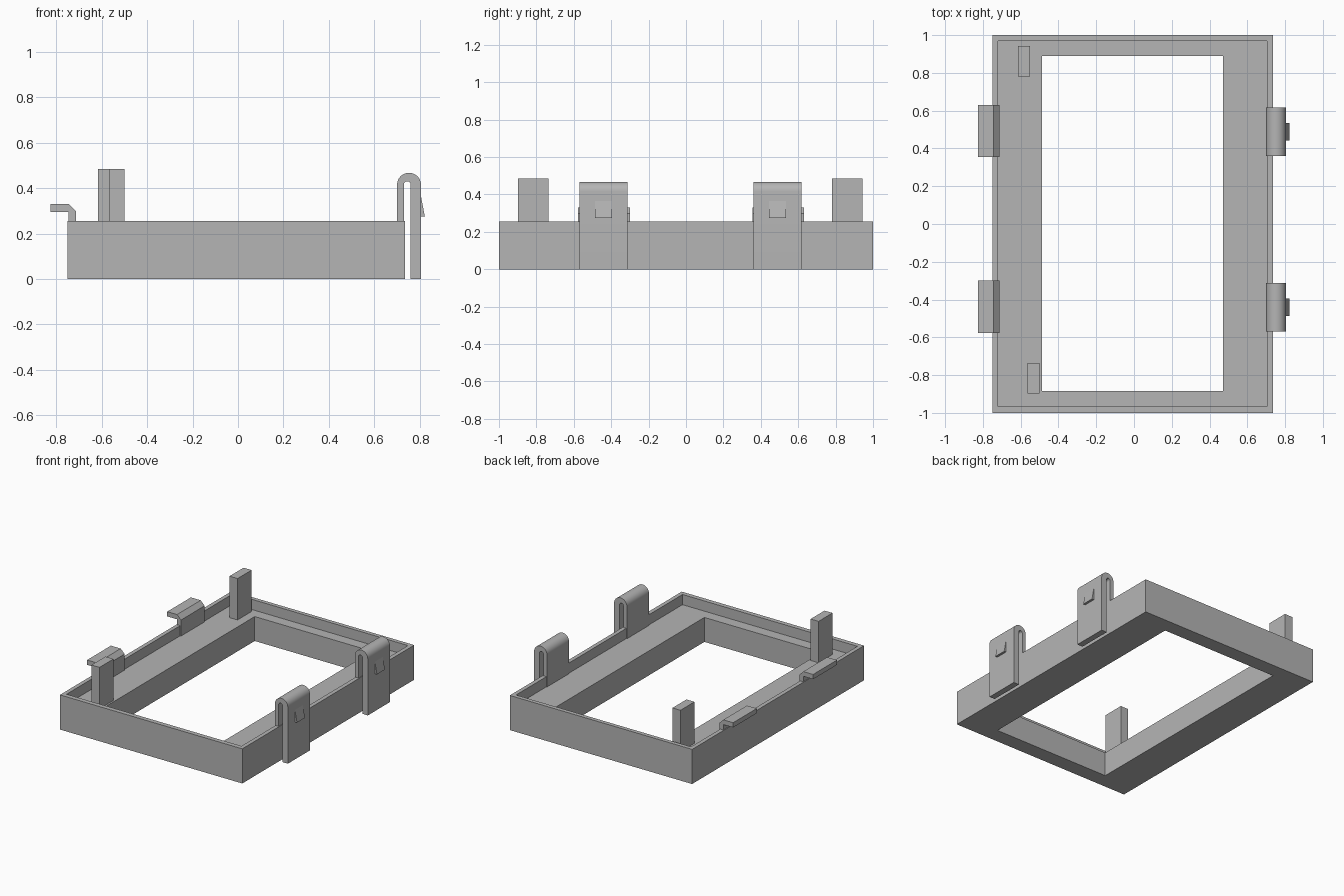
import bpy
import bmesh
import math

if "Cube" in bpy.data.objects:
    bpy.data.objects.remove(bpy.data.objects["Cube"], do_unlink=True)

grey = bpy.data.materials.new("mid_grey")
COLOR = (0.46, 0.46, 0.46, 1)
grey.diffuse_color = COLOR
grey.use_nodes = True
grey.node_tree.nodes["Principled BSDF"].inputs["Base Color"].default_value = COLOR


def finish(name, bm):
    bmesh.ops.recalc_face_normals(bm, faces=bm.faces)
    mesh = bpy.data.meshes.new(name)
    bm.to_mesh(mesh)
    bm.free()
    mesh.materials.append(grey)
    obj = bpy.data.objects.new(name, mesh)
    bpy.context.collection.objects.link(obj)
    return obj


def extrude_y(name, profile, y0, y1):
    """Closed x-z profile swept from y0 to y1."""
    bm = bmesh.new()
    face = bm.faces.new([bm.verts.new((x, y0, z)) for x, z in profile])
    new = bmesh.ops.extrude_face_region(bm, geom=[face])["geom"]
    verts = [v for v in new if isinstance(v, bmesh.types.BMVert)]
    bmesh.ops.translate(bm, vec=(0, y1 - y0, 0), verts=verts)
    return finish(name, bm)


def rect(x0, x1, z0, z1):
    return [(x0, z0), (x1, z0), (x1, z1), (x0, z1)]


RIM, FLOOR = 0.255, 0.18
OUTER = (-0.75, 0.735, -1.0, 1.0)
RECESS = (-0.72, 0.705, -0.966, 0.97)
WINDOW = (-0.487, 0.47, -0.885, 0.89)

# Frame: nested rectangular loops joined into a recessed ring
bm = bmesh.new()
loops = []
for (x0, x1, y0, y1), z in ((OUTER, 0), (OUTER, RIM), (RECESS, RIM),
                            (RECESS, FLOOR), (WINDOW, FLOOR), (WINDOW, 0)):
    loops.append([bm.verts.new((x, y, z)) for x, y in
                  ((x0, y0), (x1, y0), (x1, y1), (x0, y1))])
for i, a in enumerate(loops):
    b = loops[(i + 1) % len(loops)]
    for j in range(4):
        k = (j + 1) % 4
        bm.faces.new((a[j], a[k], b[k], b[j]))
finish("frame", bm)

# Upright posts standing on the frame floor
extrude_y("back_post", rect(-0.615, -0.55, FLOOR - 0.01, 0.485), 0.78, 0.943)
extrude_y("front_post", rect(-0.565, -0.50, FLOOR - 0.01, 0.485), -0.897, -0.735)

# Bent hooks over the right-hand rim
hook = [(-0.825, 0.295), (-0.825, 0.33), (-0.745, 0.33), (-0.713, 0.298),
        (-0.713, FLOOR - 0.01), (-0.745, FLOOR - 0.01), (-0.745, 0.295)]
extrude_y("back_hook", hook, 0.355, 0.63)
extrude_y("front_hook", hook, -0.577, -0.30)


# Spring clips: inner leg, rounded bend and long outer leg
def arc(cx, cz, r, start, end, n=16):
    angles = [start + (end - start) * i / n for i in range(n + 1)]
    return [(cx + r * math.cos(t), cz + r * math.sin(t)) for t in angles]


clip = ([(0.70, FLOOR - 0.01)] + arc(0.7525, 0.415, 0.0525, math.pi, 0)
        + [(0.805, 0), (0.76, 0)] + arc(0.745, 0.415, 0.015, 0, math.pi)
        + [(0.73, FLOOR - 0.01)])
tooth = [(0.80, 0.275), (0.822, 0.275), (0.805, 0.365), (0.80, 0.365)]
for side, y0, y1 in (("back", 0.36, 0.617), ("front", -0.57, -0.313)):
    obj = extrude_y(side + "_clip", clip, y0, y1)
    bpy.ops.object.select_all(action="DESELECT")
    obj.select_set(True)
    bpy.context.view_layer.objects.active = obj
    bpy.ops.object.shade_smooth_by_angle(angle=math.radians(30))
    mid = (y0 + y1) / 2
    extrude_y(side + "_clip_tooth", tooth, mid - 0.046, mid + 0.046)
